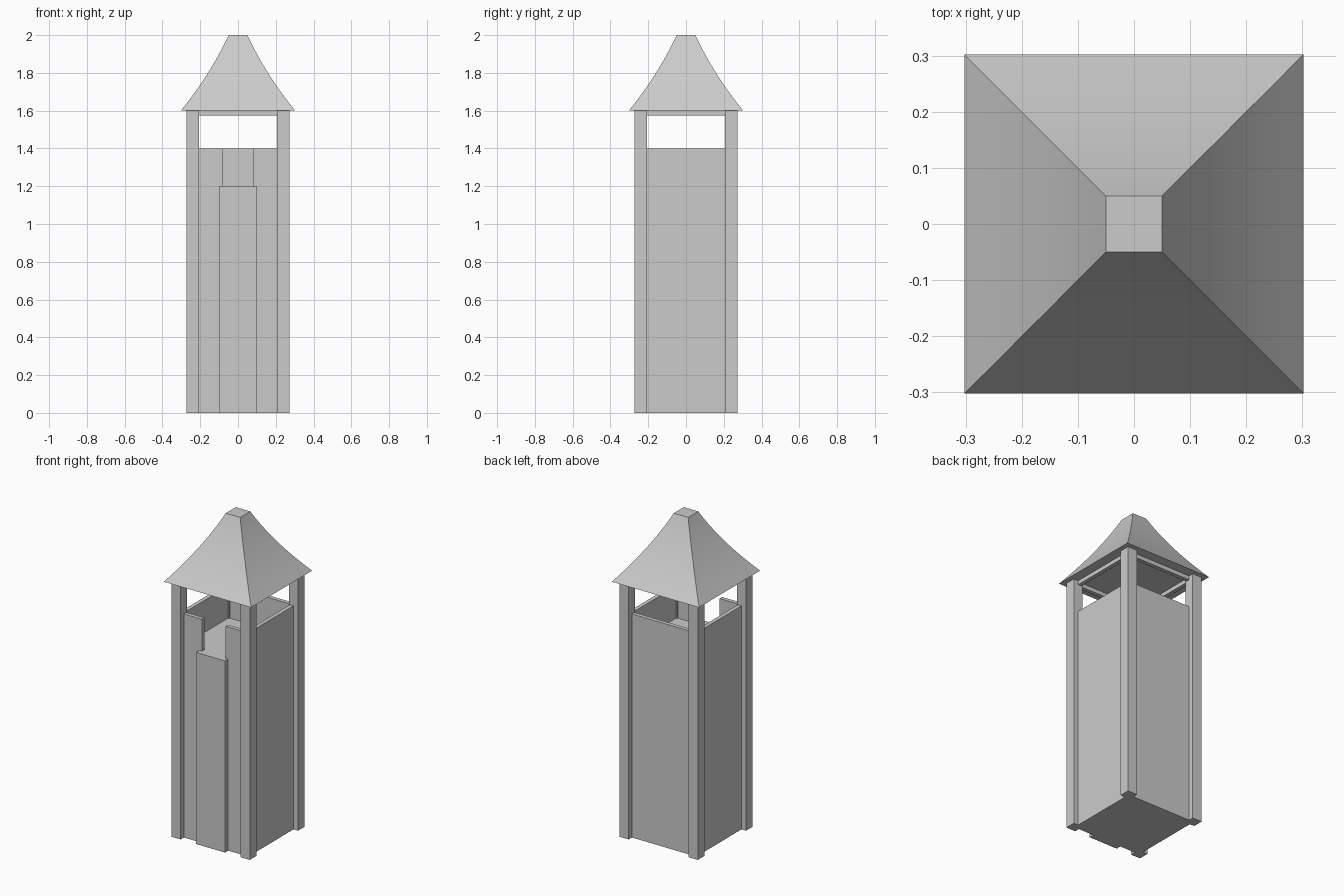
import bpy
import bmesh
import math

cube = bpy.data.objects.get("Cube")
if cube:
    bpy.data.objects.remove(cube, do_unlink=True)

# One plain grey for the whole tower
grey = bpy.data.materials.new("plain_grey")
grey.use_nodes = True
colour = (0.6, 0.6, 0.6, 1)
grey.diffuse_color = colour
grey.node_tree.nodes["Principled BSDF"].inputs["Base Color"].default_value = colour

POST_OUT, POST_IN = 0.272, 0.207   # outer and inner faces of the posts
WALL, THICK = 0.24, 0.025          # outer wall face and plank thickness
FLOOR, RAIL, EAVES, TOP = 1.2, 1.4, 1.6, 2.0


def make_object(name, bm):
    bmesh.ops.recalc_face_normals(bm, faces=bm.faces)
    mesh = bpy.data.meshes.new(name)
    bm.to_mesh(mesh)
    bm.free()
    mesh.materials.append(grey)
    obj = bpy.data.objects.new(name, mesh)
    bpy.context.collection.objects.link(obj)
    return obj


def box(name, xs, ys, zs):
    bm = bmesh.new()
    bmesh.ops.create_cube(bm, size=1)
    for v in bm.verts:
        v.co = [r[0] if c < 0 else r[1] for c, r in zip(v.co, (xs, ys, zs))]
    return make_object(name, bm)


def span(side, a, b):
    return tuple(sorted((side * a, side * b)))


# Solid shaft, its top is the lookout floor
box("shaft", (-WALL, WALL), (-WALL, WALL), (0, FLOOR))

# Front panel leading up to the opening
box("front_panel", (-0.1, 0.1), (-POST_OUT, -WALL), (0, FLOOR))

# Corner posts
for sx, side in ((-1, "right"), (1, "left")):
    for sy, end in ((-1, "front"), (1, "back")):
        box(f"{end}_{side}_post", span(sx, POST_IN, POST_OUT),
            span(sy, POST_IN, POST_OUT), (0, EAVES))

# Parapet: full on three sides, split by an opening at the front
full = (-WALL, WALL)
inner = WALL - THICK
box("back_parapet", full, (inner, WALL), (FLOOR, RAIL))
for s, side in ((-1, "right"), (1, "left")):
    box(f"{side}_parapet", span(s, inner, WALL), full, (FLOOR, RAIL))
    box(f"front_{side}_parapet", span(s, 0.082, WALL), (-WALL, -inner), (FLOOR, RAIL))

# Beams under the eaves
beam_z = (EAVES - THICK, EAVES)
for s, side, end in ((-1, "right", "front"), (1, "left", "back")):
    box(f"{side}_beam", span(s, inner, WALL), full, beam_z)
    box(f"{end}_beam", full, span(s, inner, WALL), beam_z)

# Flared square roof: stacked square rings, narrowing along a concave curve
bm = bmesh.new()
rings = []
STEPS = 10
for i in range(STEPS + 1):
    t = i / STEPS
    r = 0.302 - 0.32 * t + 0.068 * t * t
    z = EAVES + (TOP - EAVES) * t
    rings.append([bm.verts.new((x * r, y * r, z))
                  for x, y in ((-1, -1), (1, -1), (1, 1), (-1, 1))])
for low, high in zip(rings, rings[1:]):
    for k in range(4):
        n = (k + 1) % 4
        bm.faces.new((low[k], low[n], high[n], high[k]))
bm.faces.new(rings[0])
bm.faces.new(rings[-1])
roof = make_object("roof", bm)
bpy.ops.object.select_all(action="DESELECT")
roof.select_set(True)
bpy.context.view_layer.objects.active = roof
bpy.ops.object.shade_smooth_by_angle(angle=math.radians(30))
